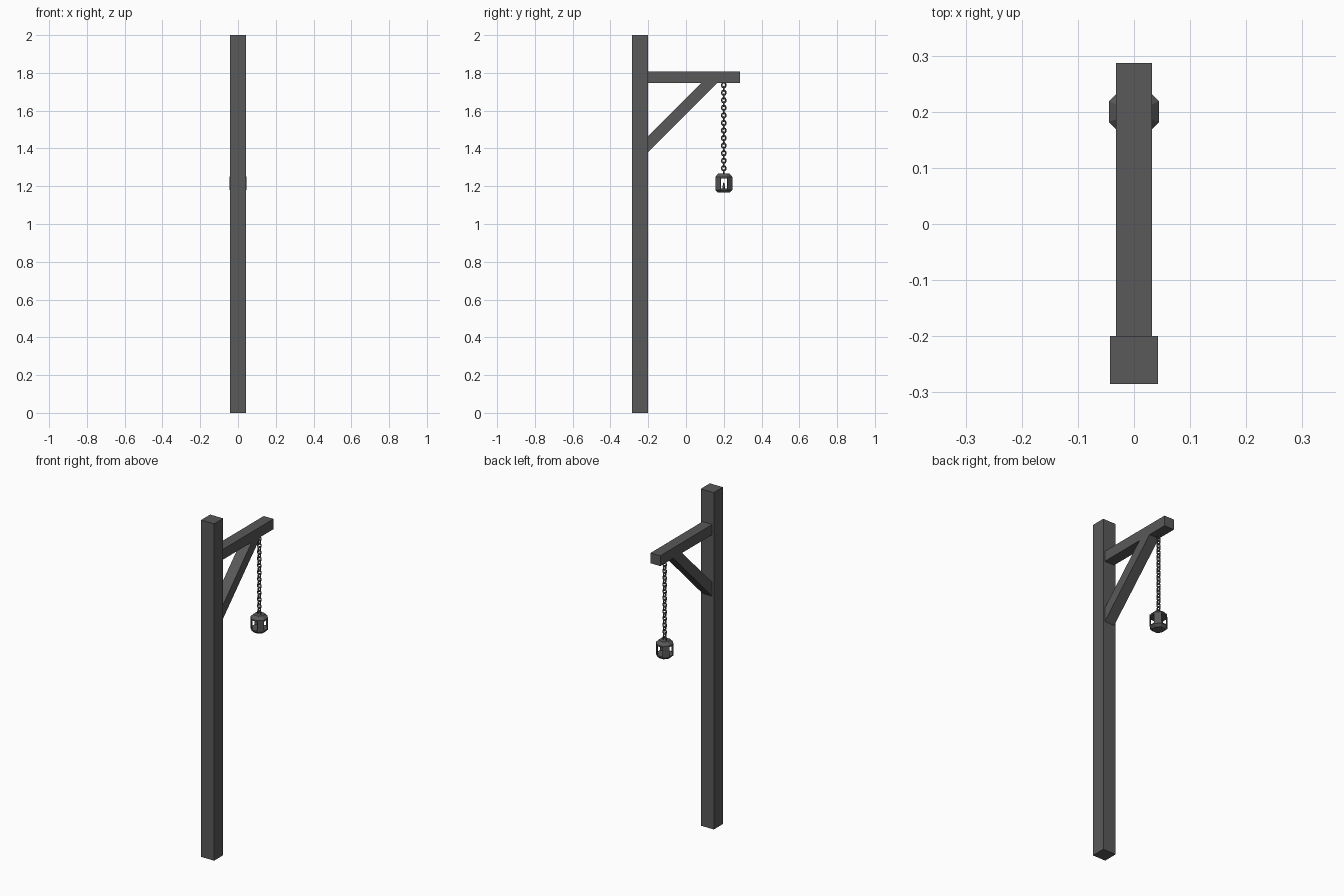
import bpy, math
from mathutils import Vector

if "Cube" in bpy.data.objects:
    bpy.data.objects.remove(bpy.data.objects["Cube"])

LY = 0.2  # y of chain and lantern
dark = bpy.data.materials.new("dark_grey")
dark.diffuse_color = (0.1, 0.1, 0.1, 1)
dark.use_nodes = True
dark.node_tree.nodes["Principled BSDF"].inputs["Base Color"].default_value = dark.diffuse_color


def mesh(name, verts, faces):
    me = bpy.data.meshes.new(name)
    me.from_pydata(verts, [], faces)
    me.materials.append(dark)
    ob = bpy.data.objects.new(name, me)
    bpy.context.collection.objects.link(ob)
    return ob


def prism(name, profile, half):
    """Extrude a (y, z) profile across x."""
    n = len(profile)
    v = [(s * half, y, z) for s in (-1, 1) for y, z in profile]
    f = [tuple(range(n))[::-1], tuple(range(n, 2 * n))]
    f += [(i, (i + 1) % n, n + (i + 1) % n, n + i) for i in range(n)]
    return mesh(name, v, f)


def lathe(name, rings, n=8):
    """Stack of n-sided (radius, z) rings around the lantern axis, capped."""
    v = []
    for r, z in rings:
        for i in range(n):
            a = 2 * math.pi * (i + 0.5) / n
            v.append((r * math.cos(a), LY + r * math.sin(a), z))
    f = [tuple(range(n))[::-1], tuple(range(len(v) - n, len(v)))]
    for k in range(len(rings) - 1):
        for i in range(n):
            j = (i + 1) % n
            f.append((k * n + i, k * n + j, k * n + n + j, k * n + n + i))
    return mesh(name, v, f)


def link(name, z, turned, half=0.0148, straight=0.002, wire=0.0038, seg=12, sides=6):
    """Chain link: slightly stretched torus standing upright."""
    v, f = [], []
    r = half - wire
    for i in range(seg):
        a = 2 * math.pi * (i + 0.5) / seg
        out = Vector((math.cos(a), 0, math.sin(a)))
        c = out * r + Vector((0, 0, math.copysign(straight, out.z)))
        for j in range(sides):
            b = 2 * math.pi * j / sides
            p = c + out * wire * math.cos(b) + Vector((0, wire * math.sin(b), 0))
            x, y = (p.y, p.x) if turned else (p.x, p.y)
            v.append((x, LY + y, z + p.z))
    for i in range(seg):
        for j in range(sides):
            q = (i * sides + j, i * sides + (j + 1) % sides,
                 (i + 1) % seg * sides + (j + 1) % sides, (i + 1) % seg * sides + j)
            f.append(q if turned else q[::-1])
    return mesh(name, v, f)


# Timber frame
prism("post", [(-0.285, 0), (-0.2, 0), (-0.2, 2), (-0.285, 2)], 0.0425)
prism("beam", [(-0.2, 1.747), (0.287, 1.747), (0.287, 1.808), (-0.2, 1.808)], 0.032)
prism("brace", [(-0.2, 1.382), (0.165, 1.747), (0.082, 1.747), (-0.2, 1.465)], 0.032)

# Chain, links alternating direction
for i in range(24):
    link(f"chain_link_{i + 1}", 1.735 - 0.02 * i, i % 2 == 0)

# Lantern: octagonal cap and base, four diagonal side plates, candle inside
lathe("lantern_cap", [(0.0487, 1.242), (0.0487, 1.25), (0.03, 1.268)])
lathe("lantern_base", [(0.034, 1.167), (0.0487, 1.181), (0.0487, 1.187)])
for i in range(4):
    ob = prism(f"lantern_side_{i + 1}",
               [(0.041, 1.184), (0.045, 1.184), (0.045, 1.245), (0.041, 1.245)], 0.0186)
    ob.location.y = LY
    ob.rotation_euler.z = math.pi / 4 + i * math.pi / 2
lathe("candle", [(0.008, 1.185), (0.008, 1.205)])
lathe("candle_flame", [(0.003, 1.204), (0.006, 1.21), (0.001, 1.22)])
